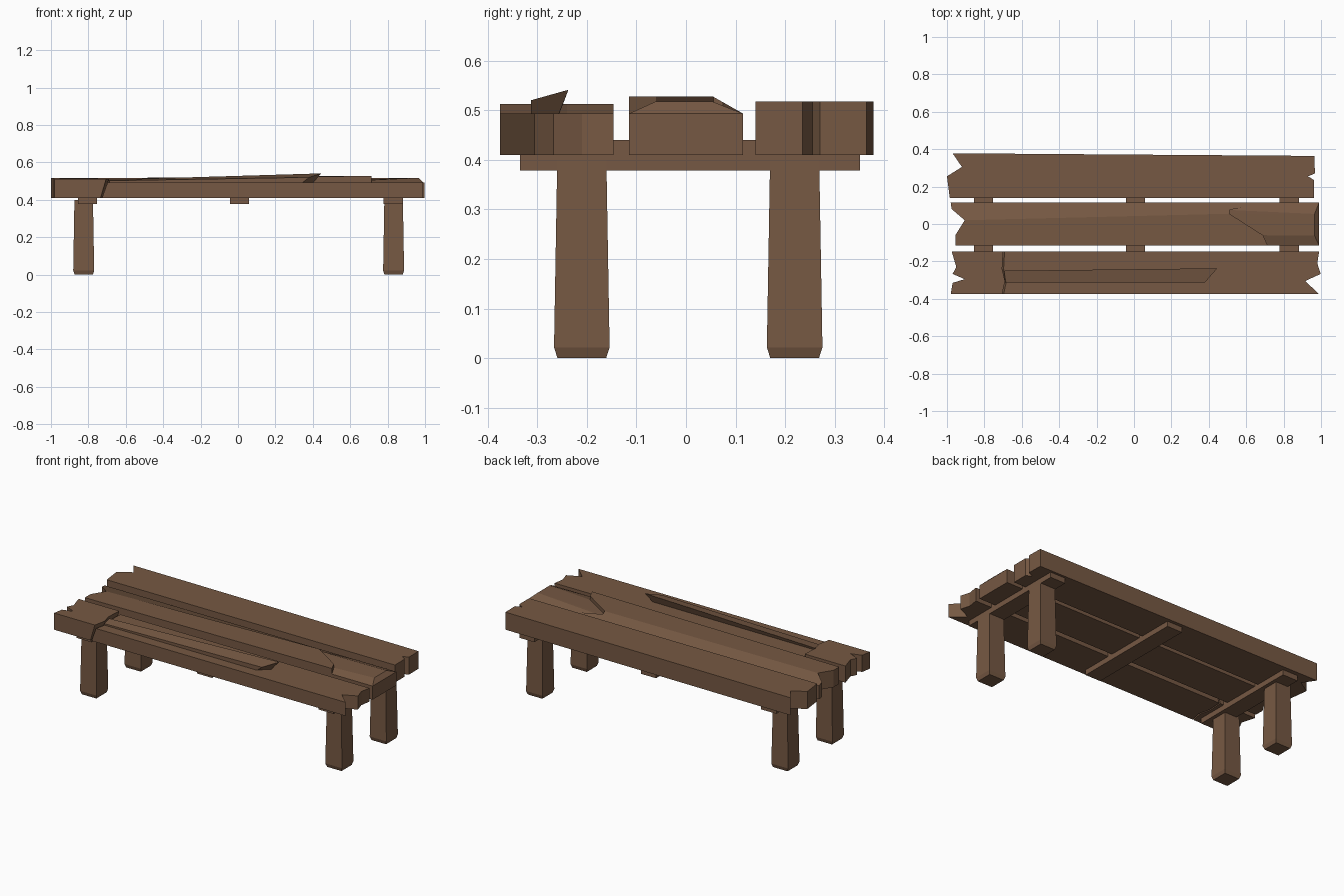
import bpy, bmesh
from mathutils import Vector

if "Cube" in bpy.data.objects:
    bpy.data.objects.remove(bpy.data.objects["Cube"])

wood = bpy.data.materials.new("brown wood")
wood.diffuse_color = (0.182, 0.099, 0.056, 1)
wood.use_nodes = True
wood.node_tree.nodes["Principled BSDF"].inputs["Base Color"].default_value = wood.diffuse_color


def finish(name, bm):
    bmesh.ops.recalc_face_normals(bm, faces=bm.faces)
    me = bpy.data.meshes.new(name)
    bm.to_mesh(me)
    bm.free()
    me.materials.append(wood)
    ob = bpy.data.objects.new(name, me)
    bpy.context.collection.objects.link(ob)
    return ob


def plank(name, outline, height, tops=None, inner=(), slant=0.0):
    """Extruded outline; height(x, y) gives the top, slant shifts the break at the bottom."""
    bm = bmesh.new()
    n = len(outline)
    low = []
    for x, y in outline:
        dx = slant if -0.8 < x < -0.6 else 0
        low.append(bm.verts.new((x + dx, y, 0.41)))
    up = [bm.verts.new((x, y, height(x, y))) for x, y in outline]
    up += [bm.verts.new(p) for p in inner]
    bm.faces.new(low[::-1])
    for i in range(n):
        j = (i + 1) % n
        bm.faces.new((low[i], low[j], up[j], up[i]))
    for loop in tops or [range(n)]:
        bm.faces.new([up[i] for i in loop])
    return finish(name, bm)


# Back plank with splintered ends
plank("back_plank",
      [(-0.985, 0.14), (0.962, 0.14), (0.962, 0.235), (0.93, 0.255), (0.967, 0.27),
       (0.965, 0.364), (-0.97, 0.378), (-0.92, 0.305), (-1.0, 0.255)],
      lambda x, y: 0.517)


# Middle plank: warped top, sloping down towards the back edge
def warped(x, y):
    ridge = 0.02 + 0.035 * (x + 0.905) / 1.415
    z = 0.513 + 0.014 * min(1, (x + 1) / 1.5)
    if y > ridge:
        z += (0.493 - z) * (y - ridge) / (0.115 - ridge)
    return z


chip_edge = [(0.715, -0.115), (0.69, -0.06), (0.51, 0.055), (0.51, 0.075), (0.71, 0.115)]
plank("middle_plank",
      [(-0.955, -0.115)] + chip_edge +
      [(-0.98, 0.115), (-0.975, 0.08), (-0.905, 0.02), (-0.955, -0.06)],
      warped, tops=[(0, 1, 2, 3, 8, 9), (3, 4, 5, 6, 7, 8)])

# Chipped right end of the middle plank
plank("middle_plank_chipped_end",
      [chip_edge[0], (0.99, -0.115), (0.99, 0.115)] + chip_edge[:0:-1],
      lambda x, y: 0.493 if abs(y) > 0.1 else 0.504,
      tops=[(0, 1, 7, 6), (1, 2, 8, 7), (2, 3, 4, 8), (4, 5, 8), (5, 6, 7, 8)],
      inner=[(0.965, -0.062, 0.517), (0.965, 0.054, 0.517)])

# Front plank, snapped in two near the left end
snap = [(-0.705, -0.375), (-0.69, -0.305), (-0.705, -0.24), (-0.7, -0.146)]
plank("front_plank_broken_end",
      snap + [(-0.975, -0.146), (-0.95, -0.23), (-0.97, -0.267), (-0.905, -0.295),
              (-0.97, -0.315), (-0.98, -0.375)],
      lambda x, y: 0.512, slant=-0.03)
plank("front_plank",
      [(0.99, -0.375), (0.915, -0.305), (0.998, -0.267), (0.98, -0.21), (0.99, -0.146)] +
      [(x + 0.008, y) for x, y in snap[::-1]],
      lambda x, y: 0.493, slant=-0.03)

# Long splinter lifting off the front plank
bm = bmesh.new()
start = [(-0.69, -0.312, 0.488), (-0.69, -0.257, 0.488), (-0.695, -0.25, 0.507), (-0.685, -0.312, 0.502)]
end = [(0.34, -0.312, 0.488), (0.40, -0.258, 0.488), (0.445, -0.237, 0.541), (0.38, -0.312, 0.52)]
a = [bm.verts.new(p) for p in start]
b = [bm.verts.new(p) for p in end]
bm.faces.new(a)
bm.faces.new(b)
for i in range(4):
    j = (i + 1) % 4
    bm.faces.new((a[i], a[j], b[j], b[i]))
finish("splinter", bm)


# Cross supports under the planks
def box(name, x0, x1, y0, y1, z0, z1):
    bm = bmesh.new()
    bmesh.ops.create_cube(bm, size=1)
    lo, hi = Vector((x0, y0, z0)), Vector((x1, y1, z1))
    for v in bm.verts:
        v.co = Vector([lo[k] if v.co[k] < 0 else hi[k] for k in range(3)])
    finish(name, bm)


for name, x in (("left", -0.805), ("centre", 0.008), ("right", 0.83)):
    box(name + "_support", x - 0.051, x + 0.051, -0.335, 0.351, 0.378, 0.44)

# Tapered legs with a bevelled foot
for side, x in (("left", -0.825), ("right", 0.832)):
    for end_name, y in (("front", -0.21), ("back", 0.219)):
        bm = bmesh.new()
        rings = []
        for z, r in ((0, 0.049), (0.022, 0.056), (0.4, 0.0495)):
            rings.append([bm.verts.new((x + r * sx, y + r * sy, z))
                          for sx, sy in ((-1, -1), (1, -1), (1, 1), (-1, 1))])
        bm.faces.new(rings[0])
        bm.faces.new(rings[-1])
        for p, q in zip(rings, rings[1:]):
            for i in range(4):
                j = (i + 1) % 4
                bm.faces.new((p[i], p[j], q[j], q[i]))
        finish(end_name + "_" + side + "_leg", bm)
